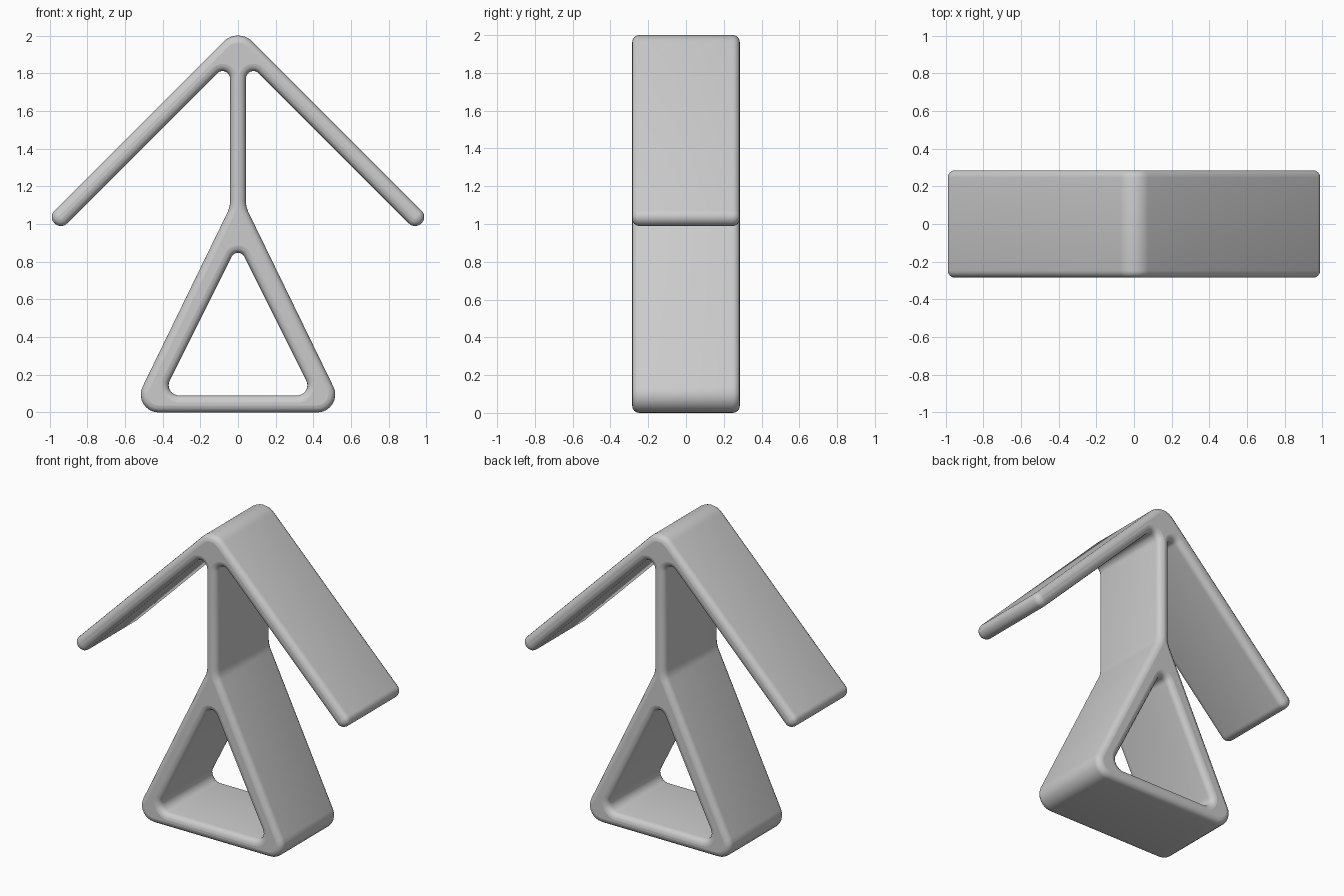
import bpy
from math import radians, tan, pi
from mathutils import Vector

cube = bpy.data.objects.get("Cube")
if cube:
    bpy.data.objects.remove(cube)

HALF_DEPTH = 0.285
EDGE = 0.038

grey = bpy.data.materials.new("light grey")
grey.use_nodes = True
colour = (0.6, 0.6, 0.6, 1)
grey.diffuse_color = colour
grey.node_tree.nodes["Principled BSDF"].inputs["Base Color"].default_value = colour


def fillet(corners, steps=8):
    """Round each (x, z, radius) corner of a closed outline."""
    points = []
    for i, (x, z, r) in enumerate(corners):
        p = Vector((x, z))
        a = (Vector(corners[i - 1][:2]) - p).normalized()
        b = (Vector(corners[(i + 1) % len(corners)][:2]) - p).normalized()
        half = a.angle(b) / 2
        reach = r / tan(half)
        centre = p + (a + b).normalized() * (reach ** 2 + r ** 2) ** 0.5
        start = (p + a * reach - centre).normalized()
        end = (p + b * reach - centre).normalized()
        for k in range(steps + 1):
            points.append(centre + start.slerp(end, k / steps).normalized() * r)
    return points


def mirrored(half):
    """Complete a right-hand outline that starts on the centre line."""
    return half + [(-x, z, r) for x, z, r in reversed(half) if x > 0]


# Outer outline: roof ridge, eaves, post, sloping leg, foot
outer = mirrored([
    (0, 2.045, 0.108),
    (1.007, 1.038, 0.046),
    (0.940, 0.970, 0.046),
    (0.042, 1.868, 0.040),
    (0.042, 1.090, 0.150),
    (0.573, 0.000, 0.095),
])
# Triangular opening
opening = mirrored([(0, 0.894, 0.038), (0.402, 0.09, 0.055)])

# Extruded frame with rounded rims
curve = bpy.data.curves.new("roofed_frame", "CURVE")
curve.dimensions = "2D"
curve.fill_mode = "BOTH"
curve.extrude = HALF_DEPTH - EDGE
curve.bevel_depth = EDGE
curve.bevel_resolution = 3
curve.offset = -EDGE
for outline in (outer, opening):
    points = fillet(outline)
    spline = curve.splines.new("POLY")
    spline.points.add(len(points) - 1)
    for target, p in zip(spline.points, points):
        target.co = (p.x, p.y, 0, 1)
    spline.use_cyclic_u = True
curve.materials.append(grey)

frame = bpy.data.objects.new("roofed_frame", curve)
bpy.context.collection.objects.link(frame)
frame.rotation_euler.x = pi / 2
bpy.ops.object.select_all(action="DESELECT")
frame.select_set(True)
bpy.context.view_layer.objects.active = frame
bpy.ops.object.convert(target="MESH")
bpy.ops.object.transform_apply(location=False, rotation=True, scale=False)
bpy.ops.object.shade_smooth_by_angle(angle=radians(40))
